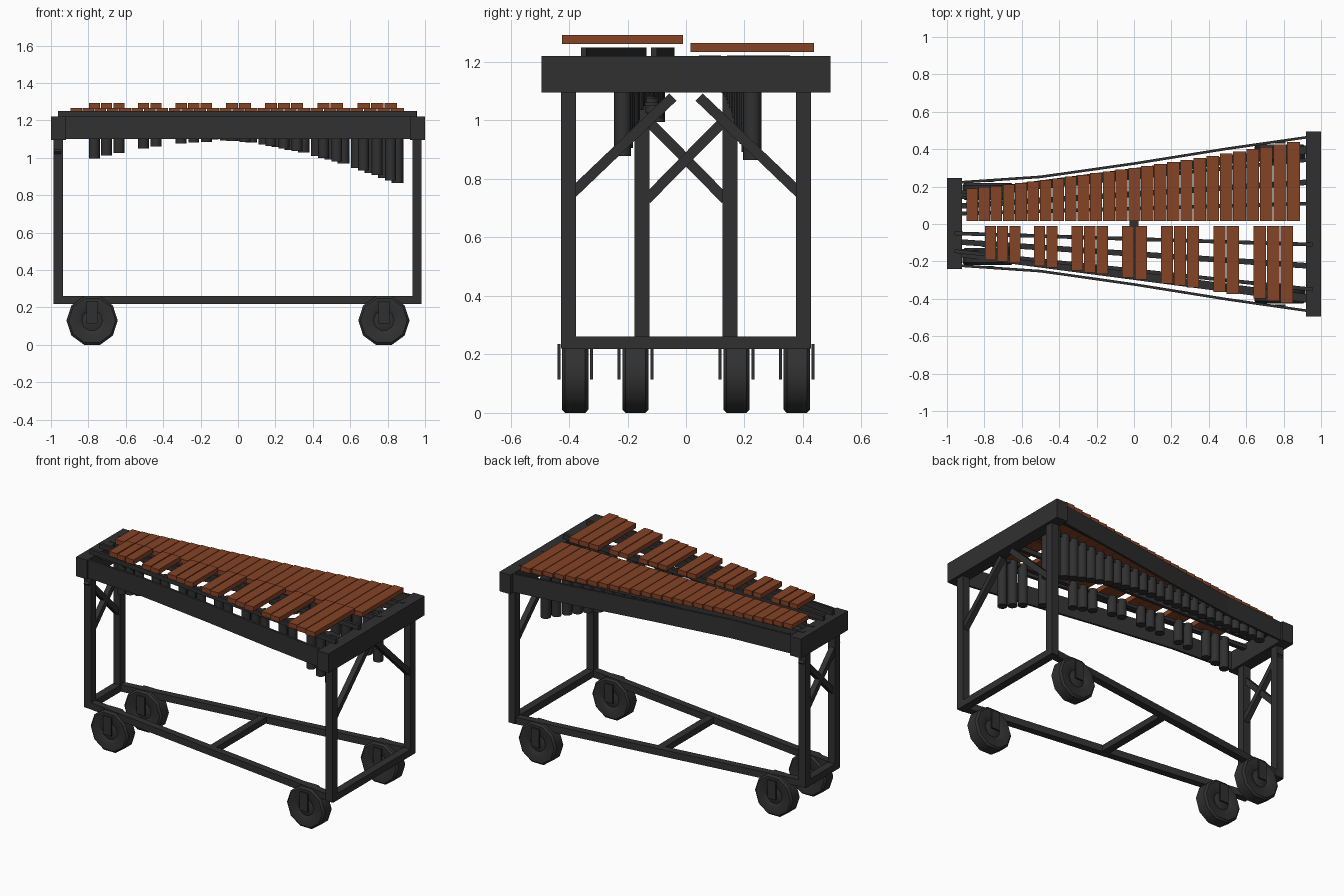
import bpy, bmesh, math
from mathutils import Vector, Matrix

cube = bpy.data.objects.get("Cube")
if cube:
    bpy.data.objects.remove(cube, do_unlink=True)


def material(name, rgb):
    m = bpy.data.materials.new(name)
    m.use_nodes = True
    m.diffuse_color = (*rgb, 1)
    node = next(n for n in m.node_tree.nodes if n.type == 'BSDF_PRINCIPLED')
    node.inputs["Base Color"].default_value = (*rgb, 1)
    node.inputs["Roughness"].default_value = 0.7
    return m


BLACK = material("charcoal metal", (0.03, 0.03, 0.03))
WOOD = material("red brown wood", (0.235, 0.056, 0.019))


def finish(name, bm, mat, smooth=False):
    bmesh.ops.recalc_face_normals(bm, faces=bm.faces)
    me = bpy.data.meshes.new(name)
    bm.to_mesh(me)
    bm.free()
    me.materials.append(mat)
    ob = bpy.data.objects.new(name, me)
    bpy.context.collection.objects.link(ob)
    if smooth:
        bpy.ops.object.select_all(action='DESELECT')
        ob.select_set(True)
        bpy.context.view_layer.objects.active = ob
        bpy.ops.object.shade_smooth_by_angle(angle=math.radians(40))
    return ob


def box(name, lo, hi, mat=BLACK):
    lo, hi = Vector(lo), Vector(hi)
    bm = bmesh.new()
    bmesh.ops.create_cube(bm, size=1, matrix=Matrix.Translation((lo + hi) / 2)
                          @ Matrix.Diagonal((*(hi - lo), 1)))
    return finish(name, bm, mat)


def beam(name, p, q, side_w, up_w, side):
    """Square bar from p to q; side is the direction of its first width."""
    p, q = Vector(p), Vector(q)
    d = (q - p).normalized()
    up = d.cross(Vector(side)).normalized()
    s = up.cross(d)
    rot = Matrix((s, up, d)).transposed().to_4x4()
    bm = bmesh.new()
    bmesh.ops.create_cube(bm, size=1, matrix=Matrix.Translation((p + q) / 2) @ rot
                          @ Matrix.Diagonal((side_w, up_w, (q - p).length, 1)))
    return finish(name, bm, BLACK)


def tube(name, x, y, bottom, top, r):
    bm = bmesh.new()
    bmesh.ops.create_cone(bm, cap_ends=True, segments=12, radius1=r, radius2=r,
                          depth=top - bottom,
                          matrix=Matrix.Translation((x, y, (top + bottom) / 2)))
    finish(name, bm, BLACK, True)


def edge_x(k):
    """Boundary between tone bars, counted from the long end."""
    return 0.889 - 0.073 * k + 0.000165 * k * k


def bar_end(x):
    return 0.30 + 0.145 * x + 0.02 * x * x


def tube_bottom(x):
    return 1.09 - 0.12 * x - 0.17 * x * x if x > 0 else 1.09 - 0.05 * x


# Tone bars with their resonator tubes: long row at the back
NATURALS = 26
for k in range(NATURALS):
    a, b = edge_x(k + 1), edge_x(k)
    x = (a + b) / 2
    end = bar_end(x)
    box(f"natural_bar_{k}", (a + 0.002, 0.015, 1.235), (b - 0.002, end, 1.265), WOOD)
    tube(f"natural_tube_{k}", x, (0.015 + end) / 2, tube_bottom(x), 1.2, 0.031)

# Raised front row in groups of three and two
for k in range(1, NATURALS - 1):
    if k % 7 in (4, 0):
        continue
    x = edge_x(k)
    end = bar_end(x) - 0.008
    w = 0.0315 + 0.003 * x
    box(f"sharp_bar_{k}", (x - w, -end, 1.262), (x + w, -0.01, 1.293), WOOD)
    bottom = tube_bottom(x) if x > 0 else 1.09 - 0.16 * x * x
    tube(f"sharp_tube_{k}", x, -(0.01 + end) / 2, bottom, 1.2, 0.029)

# Rails under the bars, and the strips holding the tubes
for name, y0, y1, z in (("natural_inner_rail", 0.055, 0.11, 1.208),
                        ("natural_outer_rail", 0.15, 0.345, 1.208),
                        ("sharp_inner_rail", -0.05, -0.11, 1.234),
                        ("sharp_outer_rail", -0.145, -0.35, 1.234)):
    beam(name, (-0.96, y0, z), (0.955, y1, z), 0.02, 0.03, (0, 1, 0))
for s, name in ((1, "natural"), (-1, "sharp")):
    beam(name + "_tube_strip", (-0.95, s * 0.095, 1.19), (0.95, s * 0.225, 1.19),
         0.03, 0.02, (0, 1, 0))

# End beams and curved side panels
box("long_end_beam", (0.92, -0.495, 1.095), (1, 0.495, 1.22))
box("short_end_beam", (-1, -0.24, 1.095), (-0.92, 0.245, 1.22))
PATH = ((-0.94, 0.222), (-0.5, 0.252), (0, 0.323), (0.5, 0.403), (0.94, 0.466))
for s, name in ((1, "back"), (-1, "front")):
    bm = bmesh.new()
    rings = [[bm.verts.new((x, s * (y + dy), z)) for dy, z in
              ((-0.007, 1.1), (0.007, 1.1), (0.007, 1.22), (-0.007, 1.22))]
             for x, y in PATH]
    for r0, r1 in zip(rings, rings[1:]):
        for i in range(4):
            j = (i + 1) % 4
            bm.faces.new((r0[i], r0[j], r1[j], r1[i]))
    bm.faces.new(rings[0])
    bm.faces.new(rings[-1])
    finish(name + "_side_panel", bm, BLACK)


# Wheel turned around its axle
def wheel(name, cx, cy):
    half = ((0, 0.04), (0.03, 0.04), (0.055, 0.032), (0.075, 0.044), (0.125, 0.045), (0.137, 0.034))
    prof = list(half) + [(r, -y) for r, y in reversed(half)]
    bm = bmesh.new()
    vs = [bm.verts.new((r, y, 0)) for r, y in prof]
    es = [bm.edges.new(e) for e in zip(vs, vs[1:])]
    bmesh.ops.spin(bm, geom=vs + es, cent=(0, 0, 0), axis=(0, 1, 0),
                   angle=2 * math.pi, steps=10, use_duplicate=False)
    bmesh.ops.remove_doubles(bm, verts=bm.verts, dist=0.0005)
    bmesh.ops.translate(bm, verts=bm.verts, vec=(cx, cy, 0.13))
    finish(name, bm, BLACK, True)


# Stand: legs, base rails, wheels with fork plates
for s, side in ((1, "back"), (-1, "front")):
    for x, y, end in ((0.957, 0.402, "left"), (-0.961, 0.15, "right")):
        box(f"{side}_{end}_leg", (x - 0.025, s * y - 0.026, 0.22), (x + 0.025, s * y + 0.026, 1.1))
    beam(side + "_base_rail", (-0.96, s * 0.15, 0.24), (0.957, s * 0.402, 0.24),
         0.045, 0.044, (0, 1, 0))
    for x, y, end in ((0.78, 0.379, "left"), (-0.78, 0.173, "right")):
        wheel(f"{side}_{end}_wheel", x, s * y)
        for d in (-0.056, 0.056):
            yy = s * y + d
            box(f"{side}_{end}_fork_plate", (x - 0.029, yy - 0.005, 0.115),
                (x + 0.029, yy + 0.005, 0.235))
    # Diagonal braces: short struts at the long end, a cross at the short end
    beam(side + "_long_end_brace", (0.957, s * 0.39, 0.75), (0.957, s * 0.045, 1.08),
         0.035, 0.035, (1, 0, 0))
    x = -0.961 + s * 0.004
    beam(side + "_cross_brace", (x, -s * 0.135, 0.73), (x, s * 0.175, 1.045),
         0.035, 0.035, (1, 0, 0))

box("long_end_base_bar", (0.932, -0.42, 0.218), (0.982, 0.42, 0.262))
box("short_end_base_bar", (-0.986, -0.17, 0.218), (-0.936, 0.17, 0.262))
box("middle_base_bar", (-0.024, -0.28, 0.22), (0.024, 0.28, 0.26))
